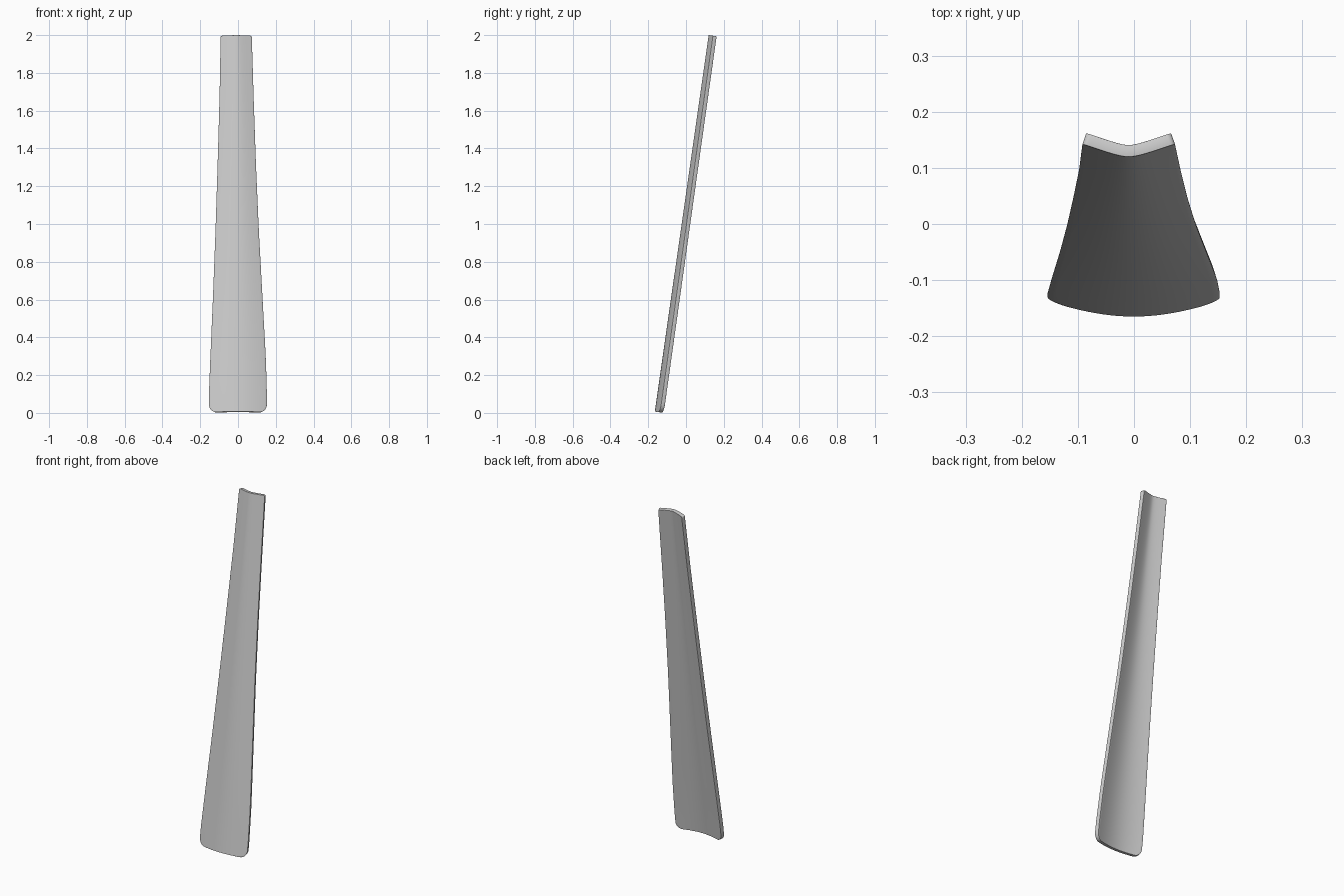
import bpy, math

if "Cube" in bpy.data.objects:
    bpy.data.objects.remove(bpy.data.objects["Cube"])

TILT = 0.142
LENGTH = 2.013
THICK = 0.021
# outline stations: distance along blade, left x, right x
STATIONS = [(0, -0.154, 0.153), (0.1, -0.154, 0.153), (0.28, -0.147, 0.148),
            (0.63, -0.132, 0.129), (0.98, -0.119, 0.110), (1.33, -0.108, 0.095),
            (1.68, -0.098, 0.083), (LENGTH, -0.092, 0.073)]


def edges_at(t):
    for (t0, l0, r0), (t1, l1, r1) in zip(STATIONS, STATIONS[1:]):
        if t <= t1:
            k = (t - t0) / (t1 - t0)
            return l0 + (l1 - l0) * k, r0 + (r1 - r0) * k
    return STATIONS[-1][1:]


def corner_inset(d, r):
    return r - math.sqrt(r * r - (r - d) ** 2) if d < r else 0.0


# front skin: curved section changing from a shallow arc to a soft V
COLS = 24
R_BOT, R_TOP = 0.042, 0.008
rows = [R_BOT * (1 - math.cos(i * math.pi / 16)) for i in range(9)]
rows += [0.07] + [0.1 + (LENGTH - 0.13) * i / 24 for i in range(25)]
rows += [LENGTH - R_TOP * (1 - math.sin(i * math.pi / 8)) for i in range(5)]
verts, faces = [], []
for t in rows:
    left, right = edges_at(t)
    mid, half = (left + right) / 2, (right - left) / 2
    inset = corner_inset(t, R_BOT) * 0.9 + corner_inset(LENGTH - t, R_TOP)
    k = t / LENGTH
    soft = 1.2 - 0.95 * k
    for c in range(COLS + 1):
        u = (2 * c / COLS - 1) * (half - inset) / half
        bow = (math.sqrt(u * u + soft ** 2) - soft) / (math.sqrt(1 + soft ** 2) - soft)
        d = (0.028 - 0.005 * k) * bow
        verts.append((mid + u * half,
                      -0.165 + t * math.sin(TILT) + d * math.cos(TILT),
                      0.007 + t * math.cos(TILT) - d * math.sin(TILT)))
n = COLS + 1
for r in range(len(rows) - 1):
    for c in range(COLS):
        a = r * n + c
        faces.append((a, a + 1, a + n + 1, a + n))

mesh = bpy.data.meshes.new("blade")
mesh.from_pydata(verts, [], faces)
blade = bpy.data.objects.new("blade", mesh)
bpy.context.collection.objects.link(blade)

# thickness towards the back, with softened rims
sol = blade.modifiers.new("thickness", 'SOLIDIFY')
sol.thickness = THICK
sol.offset = -1
bev = blade.modifiers.new("rim", 'BEVEL')
bev.width = 0.003
bev.segments = 2
bev.limit_method = 'ANGLE'
bev.angle_limit = math.radians(50)

bpy.context.view_layer.objects.active = blade
blade.select_set(True)
bpy.ops.object.shade_smooth_by_angle(angle=math.radians(40))
